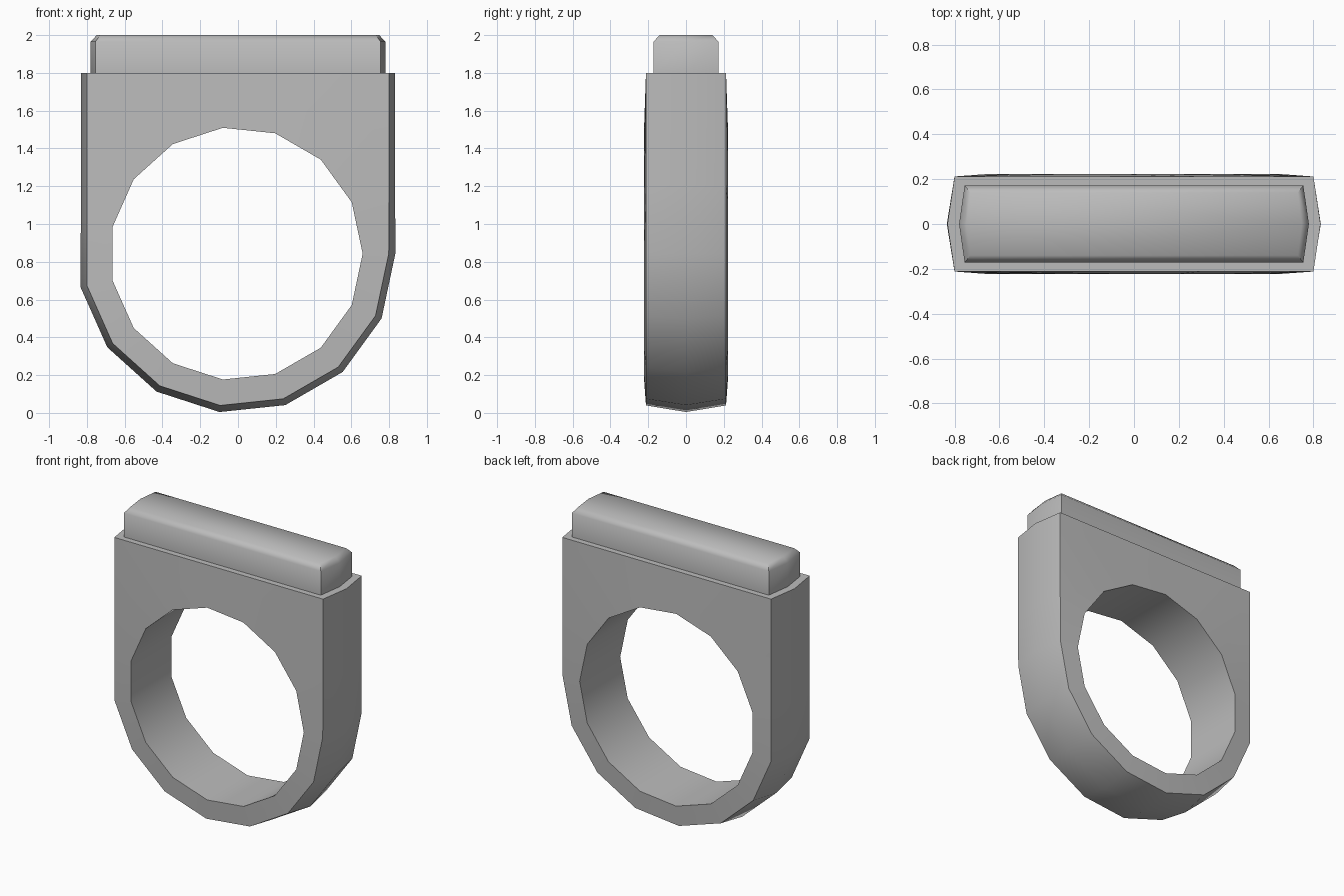
import bpy, bmesh, math

cube = bpy.data.objects.get("Cube")
if cube:
    bpy.data.objects.remove(cube)

SIDES = 15
CX, CZ = -0.01, 0.843      # centre of the finger hole
TOP = 1.8                  # flat shoulder height

metal = bpy.data.materials.new("grey metal")
metal.use_nodes = True
grey = (0.5, 0.5, 0.5, 1)
metal.diffuse_color = grey
metal.node_tree.nodes["Principled BSDF"].inputs["Base Color"].default_value = grey


def loft(name, loops, closed, smooth_angle):
    """Bridge equal-length loops; closed joins last to first, otherwise cap the ends."""
    bm = bmesh.new()
    rings = [[bm.verts.new(p) for p in loop] for loop in loops]
    n = len(rings[0])
    pairs = list(zip(rings, rings[1:]))
    if closed:
        pairs.append((rings[-1], rings[0]))
    else:
        bm.faces.new(rings[0])
        bm.faces.new(rings[-1])
    for a, b in pairs:
        for i in range(n):
            j = (i + 1) % n
            bm.faces.new((a[i], a[j], b[j], b[i]))
    bmesh.ops.recalc_face_normals(bm, faces=bm.faces)
    mesh = bpy.data.meshes.new(name)
    bm.to_mesh(mesh)
    bm.free()
    mesh.materials.append(metal)
    obj = bpy.data.objects.new(name, mesh)
    bpy.context.collection.objects.link(obj)
    bpy.ops.object.select_all(action='DESELECT')
    obj.select_set(True)
    bpy.context.view_layer.objects.active = obj
    bpy.ops.object.shade_smooth_by_angle(angle=math.radians(smooth_angle))
    return obj


def hole_loop(y, radius=0.67):
    angles = [math.tau * k / SIDES for k in range(SIDES)]
    return [(CX + radius * math.cos(a), y, CZ + radius * math.sin(a)) for a in angles]


def outer_loop(y, radius, half_width):
    """Round below the hole centre, straight sides and square shoulders above."""
    points = []
    for k in range(SIDES):
        a = math.tau * k / SIDES
        c, s = math.cos(a), math.sin(a)
        if k in (2, 5):                      # shoulder corners
            x, z = math.copysign(half_width, c), TOP
        elif k in (3, 4):                    # top edge
            x, z = CX + (TOP - CZ) * c / s, TOP
        elif k in (1, 6, 7):                 # straight sides
            x = math.copysign(half_width, c)
            z = CZ + abs(x) * s / abs(c)
        else:                                # lower arc
            x, z = CX + radius * c, CZ + radius * s
        points.append((x, y, z))
    return points


# Band: flat front and back around the hole, gently ridged outer wall
loft("ring_band", [
    hole_loop(-0.222),
    outer_loop(-0.212, 0.808, 0.80),
    outer_loop(0, 0.843, 0.832),
    outer_loop(0.212, 0.808, 0.80),
    hole_loop(0.222),
], True, 30)


def bar_loop(z, tip, end, half_depth):
    return [(-tip, 0, z), (-end, -half_depth, z), (end, -half_depth, z),
            (tip, 0, z), (end, half_depth, z), (-end, half_depth, z)]


# Raised bar with pointed ends and a chamfered top
loft("top_bar", [
    bar_loop(TOP, 0.78, 0.755, 0.172),
    bar_loop(1.965, 0.78, 0.755, 0.172),
    bar_loop(2.0, 0.748, 0.73, 0.14),
], False, 55)
